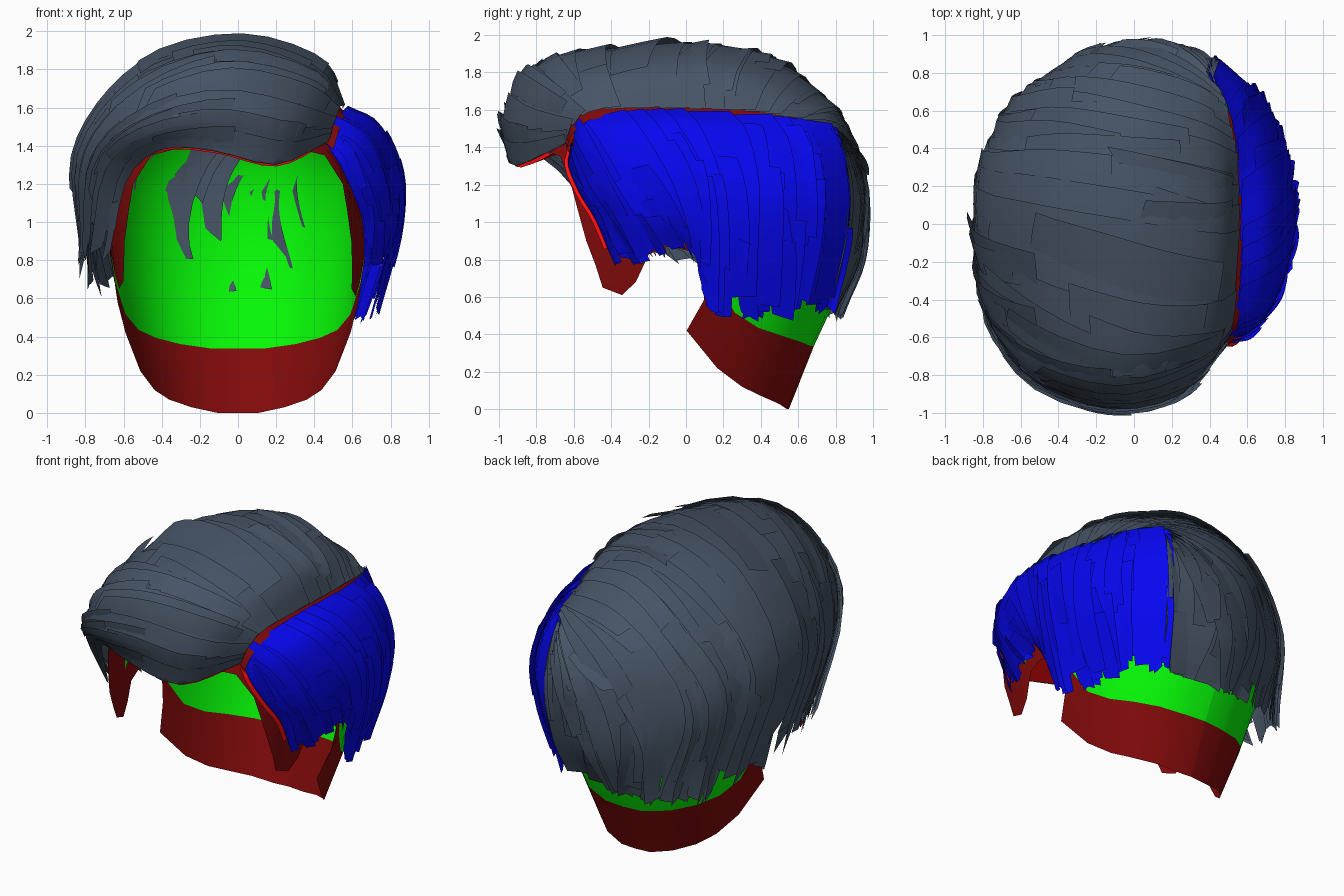
import bpy, math, random
from mathutils import Vector

if "Cube" in bpy.data.objects:
    bpy.data.objects.remove(bpy.data.objects["Cube"])

random.seed(4)


def spline(pts, t):
    """Catmull-Rom through evenly spaced points, t in 0..1."""
    n = len(pts) - 1
    i = max(0, min(int(t * n), n - 1))
    f = t * n - i
    b, c = pts[i], pts[i + 1]
    a = pts[i - 1] if i else b * 2 - c
    d = pts[i + 2] if i + 2 <= n else c * 2 - b
    return (b * 2 + (c - a) * f + (a * 2 - b * 5 + c * 4 - d) * f * f
            + (b * 3 - a - c * 3 + d) * f ** 3) * 0.5


def lerp_table(table, z):
    for a, b in zip(table, table[1:]):
        if z <= b[0]:
            f = (z - a[0]) / (b[0] - a[0])
            return [p + (q - p) * f for p, q in zip(a, b)]
    return table[-1]


def colour(name, rgb):
    m = bpy.data.materials.new(name)
    m.diffuse_color = (*rgb, 1)
    m.use_nodes = True
    m.node_tree.nodes["Principled BSDF"].inputs["Base Color"].default_value = m.diffuse_color
    return m


def make(name, verts, faces, mats=()):
    me = bpy.data.meshes.new(name)
    me.from_pydata(verts, [], faces)
    for m in mats:
        me.materials.append(m)
    for p in me.polygons:
        p.use_smooth = True
    ob = bpy.data.objects.new(name, me)
    bpy.context.collection.objects.link(ob)
    return ob


def add_grid(verts, faces, rows):
    base, w = len(verts), len(rows[0])
    for r in rows:
        verts.extend(r)
    for i in range(len(rows) - 1):
        for j in range(w - 1):
            k = base + i * w + j
            faces.append((k, k + 1, k + w + 1, k + w))


def guides(rows):
    return [[Vector(r[i:i + 3]) for i in range(0, len(r), 3)] for r in rows]


def surf(gs, u, v):
    return spline([spline(g, v) for g in gs], u)


def card(verts, faces, gs, u, width, v0, v1, lift, steps, drift=0.0):
    """One hair strip lying on the guide surface, one edge raised, tip cut at a slant."""
    rows = []
    slant = random.uniform(-0.02, 0.02)
    for i in range(steps + 1):
        f = i / steps
        row = []
        for j in range(3):
            w = width * (1 - 0.12 * f ** 3)
            uu = max(0, min(1, u + drift * f + (j - 1) * w / 2))
            vv = v0 + (v1 - v0) * f + (slant * (j - 1) if i == steps else 0)
            p = surf(gs, uu, vv)
            out = (p - Vector((0, 0, 0.9))).normalized()
            row.append(p + out * lift * (0.2 + 0.4 * j))
        rows.append(row)
    add_grid(verts, faces, rows)


def hair(name, gs, base, extra, inner, drift, mat):
    verts, faces = [], []
    for k in range(-2, base):      # full-length strips, overlapping like shingles
        card(verts, faces, gs, (k + 0.5) / base, 1.7 / base, 0,
             random.uniform(0.93, 1.02), random.uniform(0.005, 0.03), 14, drift)
    for k in range(extra):         # shorter loose strips towards the tips
        v0 = random.uniform(0.05, 0.75)
        card(verts, faces, gs, random.uniform(0.03, 0.97), random.uniform(0.6, 1.4) / base,
             v0, min(1.03, v0 + random.uniform(0.25, 0.6)),
             random.uniform(-0.01, 0.045), 8, random.uniform(-0.03, 0.06))
    for k in range(inner):         # strips closer to the scalp
        v0 = random.uniform(0.1, 0.5)
        card(verts, faces, gs, random.uniform(0.12, 0.93), 1.5 / base,
             v0, v0 + random.uniform(0.3, 0.5), random.uniform(-0.08, -0.03), 8, drift)
    return make(name, verts, faces, (mat,))


dark_red = colour("dark_red", (0.22, 0.003, 0.003))
red = colour("red", (1, 0.004, 0.004))
green = colour("green", (0.002, 0.95, 0.002))
blue = colour("blue", (0.002, 0.002, 0.88))
slate = colour("slate", (0.062, 0.088, 0.13))

# Scalp cap: z, half width, front y, back y
profile = [(0, .45, -.45, .55), (.12, .49, -.55, .58), (.35, .57, -.7, .69),
           (.6, .64, -.83, .81), (.9, .68, -.86, .89), (1.2, .69, -.85, .92),
           (1.4, .65, -.8, .86), (1.55, .57, -.7, .76), (1.7, .45, -.52, .58),
           (1.8, .29, -.32, .36), (1.87, 0, 0, 0)]
# Lower rim: degrees from the back centre at the rim, height, degrees further up
rim = [(0, 0, 0), (12, 0, 12), (30, .03, 30), (48, .07, 46), (62, .12, 60), (77, .22, 72),
       (89.5, .42, 80), (84, .58, 82), (83.5, .74, 83.5), (88, .84, 88), (94, .87, 94),
       (99, .83, 99), (103, .68, 103), (108, .61, 108), (116, .65, 116),
       (119, .77, 119), (123, .9, 123), (128, 1.07, 128), (132, 1.2, 132), (142, 1.35, 142),
       (155, 1.38, 155), (168, 1.38, 168), (180, 1.38, 180)]
rim += [(360 - a, z + (.04 if b > 100 and z < .7 else 0), 360 - b) for a, z, b in rim[-2::-1]]


def scalp_point(deg, z):
    _, rx, yf, yb = lerp_table(profile, z)
    s, c = math.sin(math.radians(deg)), math.cos(math.radians(deg))
    e = 2 / (2.2 if c > 0 else 2.6)
    return Vector((math.copysign(abs(s) ** e, s) * rx,
                   (yf + yb) / 2 + math.copysign(abs(c) ** e, c) * (yb - yf) / 2, z))


verts, faces = [], []
levels = [0, .18, .33, .48, .62, .75, .85, .93, 1]
add_grid(verts, faces, [[scalp_point(b if t else a, z + (1.87 - z) * t) for a, z, b in rim]
                        for t in levels])
scalp = make("scalp", verts, faces, (green, dark_red))
cols = len(rim) - 1
for i, p in enumerate(scalp.data.polygons):
    column = min(i % cols, cols - 1 - i % cols)
    at_front = 12 <= column <= 19  # the band is wider round sideburns and temples
    if i < cols * (3 if at_front else 1):
        p.material_index = 1

# Large swept hair: guide strands from parting to tip, front to back
top = guides([
    (.47, -.64, 1.42, .2, -.9, 1.30, -.12, -.95, 1.37, -.4, -.84, 1.38, -.58, -.63, 1.22, -.66, -.43, .87),
    (.50, -.6, 1.52, .28, -.87, 1.54, -.1, -.97, 1.58, -.5, -.85, 1.48, -.71, -.6, 1.28, -.76, -.3, .88),
    (.53, -.45, 1.6, .38, -.61, 1.76, -.05, -.76, 1.85, -.5, -.66, 1.68, -.78, -.42, 1.35, -.79, -.15, .9),
    (.55, .08, 1.6, .43, .02, 1.83, 0, .03, 1.95, -.5, .06, 1.81, -.83, .12, 1.35, -.77, .33, .75),
    (.53, .4, 1.58, .37, .45, 1.74, 0, .5, 1.84, -.4, .54, 1.67, -.71, .5, 1.25, -.62, .6, .65),
    (.48, .62, 1.54, .31, .73, 1.58, .02, .82, 1.56, -.26, .84, 1.4, -.47, .78, 1.05, -.38, .77, .58),
    (.43, .74, 1.5, .31, .86, 1.38, .15, .94, 1.22, .02, .95, 1.05, -.06, .92, .8, -.08, .82, .55),
    (.42, .76, 1.48, .44, .82, 1.3, .45, .84, 1.1, .44, .83, .9, .42, .79, .72, .38, .74, .57)])
hair("swept_hair", top, 26, 130, 50, .07, slate)

# Side hair beyond the parting
side = guides([
    (.46, -.6, 1.4, .53, -.62, 1.3, .6, -.56, 1.15, .65, -.47, 1.0, .66, -.38, .78),
    (.50, -.57, 1.53, .65, -.52, 1.42, .74, -.42, 1.2, .77, -.3, 1.0, .74, -.2, .82),
    (.55, -.35, 1.58, .72, -.28, 1.48, .82, -.15, 1.25, .83, -.05, 1.02, .77, 0, .87),
    (.56, -.05, 1.59, .72, .02, 1.5, .83, .12, 1.25, .82, .15, .95, .72, .14, .57),
    (.55, .3, 1.57, .68, .38, 1.45, .78, .42, 1.18, .76, .4, .9, .65, .38, .54),
    (.50, .6, 1.55, .58, .68, 1.38, .64, .7, 1.12, .61, .68, .85, .54, .62, .55),
    (.38, .8, 1.5, .40, .85, 1.32, .41, .87, 1.1, .40, .84, .85, .37, .77, .57)])
hair("side_hair", side, 18, 75, 24, .03, blue)


def band(name, line, a, b, mat):
    """Ribbon between two shifted copies of a line."""
    v, f = [], []
    add_grid(v, f, [[p + Vector(a) for p in line], [p + Vector(b) for p in line]])
    make(name, v, f, (mat,))


# Parting strip and short underlayer at the hairline
band("parting", [surf(top, u / 20, 0) for u in range(15)], (-.05, 0, .03), (.03, 0, -.04), dark_red)
band("fringe_underlayer", [spline(top[0], t / 20) for t in range(13)],
     (0, .02, -.008), (0, .2, .06), red)
band("side_underlayer", [spline(side[0], t / 12) for t in range(12)],
     (-.01, -.03, 0), (-.01, .12, .02), red)
